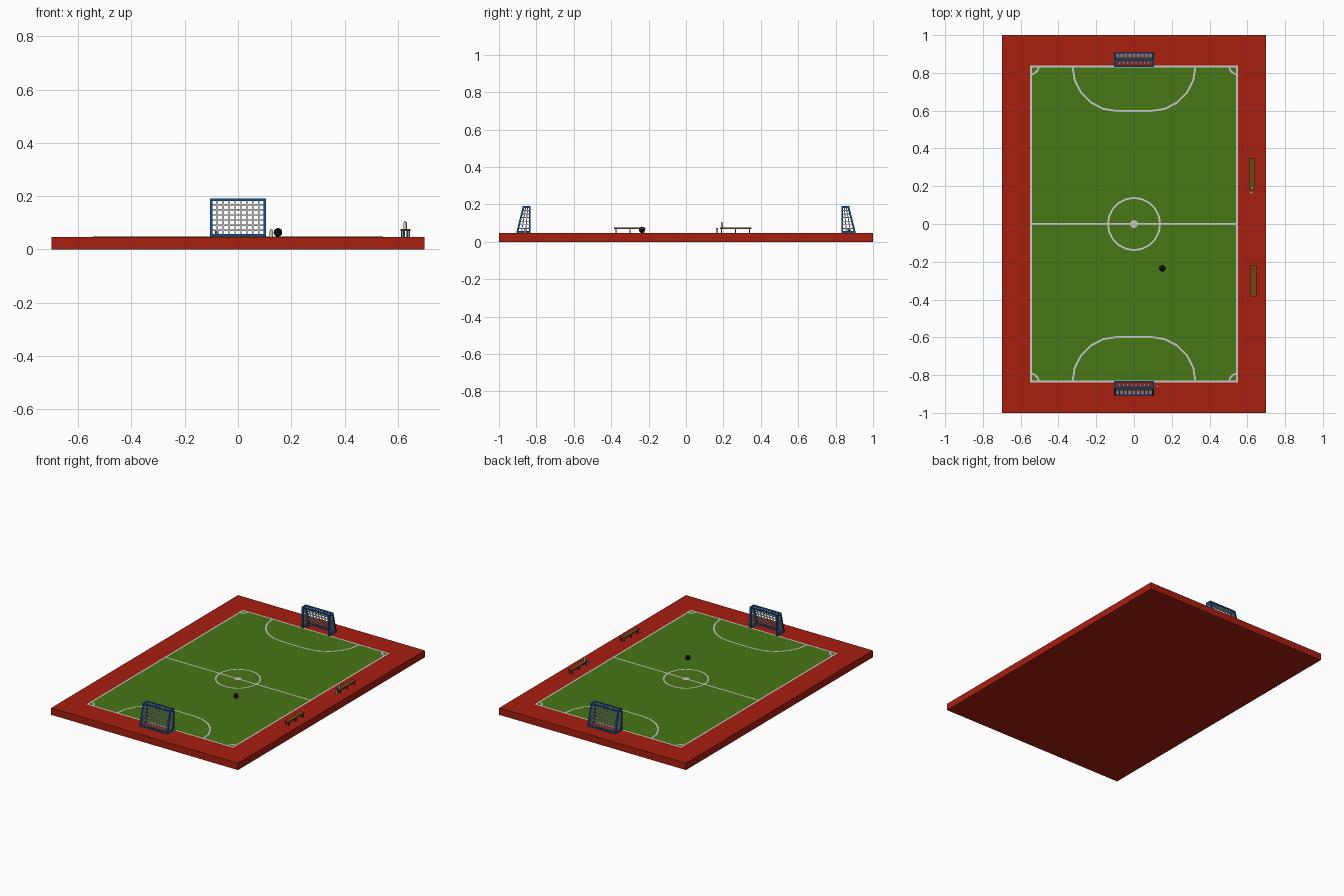
import bpy, bmesh, math
from mathutils import Vector, Matrix

if "Cube" in bpy.data.objects:
    bpy.data.objects.remove(bpy.data.objects["Cube"])

TOP = 0.047    # top of the base slab
TURF = 0.0485  # top of the turf


def material(name, rgb):
    m = bpy.data.materials.new(name)
    m.diffuse_color = (*rgb, 1)
    m.use_nodes = True
    m.node_tree.nodes["Principled BSDF"].inputs["Base Color"].default_value = m.diffuse_color
    return m


RED = material("red", (0.39, 0.013, 0.005))
GREEN = material("green", (0.063, 0.182, 0.0075))
BLUE = material("blue", (0.008, 0.085, 0.28))
WOOD = material("wood", (0.17, 0.06, 0.01))
BLACK = material("black", (0.003, 0.003, 0.003))


def finish(bm, name, mat=None):
    bmesh.ops.recalc_face_normals(bm, faces=bm.faces)
    me = bpy.data.meshes.new(name)
    bm.to_mesh(me)
    bm.free()
    ob = bpy.data.objects.new(name, me)
    bpy.context.collection.objects.link(ob)
    if mat:
        me.materials.append(mat)
    return ob


def add_box(bm, lo, hi):
    lo, hi = Vector(lo), Vector(hi)
    bmesh.ops.create_cube(bm, size=1, matrix=Matrix.Translation((lo + hi) / 2)
                          @ Matrix.Diagonal((*(hi - lo), 1)))


def box(name, lo, hi, mat=None):
    bm = bmesh.new()
    add_box(bm, lo, hi)
    return finish(bm, name, mat)


def add_bar(bm, p, q, r, sides=4):
    p, q = Vector(p), Vector(q)
    rot = (q - p).to_track_quat('Z', 'Y').to_matrix().to_4x4()
    bmesh.ops.create_cone(bm, cap_ends=True, segments=sides, radius1=r, radius2=r,
                          depth=(q - p).length, matrix=Matrix.Translation((p + q) / 2) @ rot
                          @ Matrix.Rotation(math.pi / sides, 4, 'Z'))


def arc(cx, cy, r, a0, a1, n):
    return [(cx + r * math.cos(math.radians(a0 + (a1 - a0) * i / n)),
             cy + r * math.sin(math.radians(a0 + (a1 - a0) * i / n))) for i in range(n + 1)]


def line(name, pts, closed=False, w=0.01):
    """Flat painted ribbon along a 2D path with mitred corners."""
    pts = [Vector(p) for p in pts]
    n = len(pts)
    bm = bmesh.new()
    pairs = []
    for i, p in enumerate(pts):
        a = pts[i - 1] if i or closed else None
        b = pts[(i + 1) % n] if i < n - 1 or closed else None
        d0 = (p - a).normalized() if a else (b - p).normalized()
        d1 = (b - p).normalized() if b else d0
        t = (d0 + d1).normalized()
        off = Vector((-t.y, t.x)) * (w / 2) / max(t.dot(d0), 0.3)
        pairs.append([bm.verts.new((*(p + s * off), TURF + 0.001)) for s in (1, -1)])
    for i in range(n if closed else n - 1):
        (a, b), (c, d) = pairs[i], pairs[(i + 1) % n]
        bm.faces.new((b, d, c, a))
    ob = finish(bm, name)
    if ob.data.polygons[0].normal.z < 0:
        ob.data.flip_normals()
    return ob


# Base and turf
box("base_slab", (-0.7, -1, 0), (0.7, 1, TOP), RED)
box("turf", (-0.545, -0.833, TOP - 0.005), (0.545, 0.833, TURF), GREEN)

# Painted markings
X, Y = 0.545, 0.833
line("boundary_line", [(-X, -Y), (X, -Y), (X, Y), (-X, Y)], True)
line("halfway_line", [(-X, 0), (X, 0)])
line("centre_circle", arc(0, 0, 0.138, 0, 360, 20)[:-1], True)
line("centre_spot", arc(0, 0, 0.0105, 0, 360, 16)[:-1], True, 0.0208)
for s in (1, -1):
    d = arc(-0.09, -Y, 0.235, 180, 90, 5) + arc(0.09, -Y, 0.235, 90, 0, 5)
    line("penalty_area", [(x * s, y * s) for x, y in d])
    for t in (1, -1):
        c = arc(0, 0, 0.04, 0, 90, 5)
        line("corner_arc", [(s * (x - X), t * (y - Y)) for x, y in c])


# Goals: frame with a sloping back, net bars on back, sides and roof
def goal(name, turn):
    W, z0, z1 = 0.1, TOP + 0.006, 0.187
    yf, yt, yb = 0.835, 0.868, 0.902    # mouth, roof back, ground back
    frame, net = bmesh.new(), bmesh.new()
    r = 0.007
    for x in (-W, W):
        add_bar(frame, (x, yf, TOP), (x, yf, z1 + 0.004), r)
        add_bar(frame, (x, yf, z1), (x, yt, z1), r)
        add_bar(frame, (x, yt, z1), (x, yb, z0), r)
        add_bar(frame, (x, yf, z0), (x, yb, z0), r)
    for y, z in ((yf, z1), (yt, z1), (yb, z0)):
        add_bar(frame, (-W - 0.004, y, z), (W + 0.004, y, z), r)
    n = 0.0034
    for i in range(1, 9):
        x = -W + 2 * W * i / 9
        add_bar(net, (x, yf, z1), (x, yt, z1), n)
        add_bar(net, (x, yt, z1), (x, yb, z0), n)
    for i in range(1, 7):
        f = i / 7
        z, y = z0 + (z1 - z0) * f, yb + (yt - yb) * f
        add_bar(net, (-W, y, z), (W, y, z), n)
        for x in (-W, W):
            add_bar(net, (x, yf, z), (x, y, z), n)
    for f in (1 / 3, 2 / 3):
        for x in (-W, W):
            add_bar(net, (x, yf + (yb - yf) * f, z0), (x, yf + (yt - yf) * f, z1), n)
    add_bar(net, (-W, (yf + yt) / 2, z1), (W, (yf + yt) / 2, z1), n)
    for ob in (finish(frame, name + "_frame", BLUE), finish(net, name + "_net")):
        ob.rotation_euler.z = turn


goal("back_goal", 0)
goal("front_goal", math.pi)


# Benches: plank on three pairs of legs
def bench(name, x, y):
    box(name + "_seat", (x - 0.016, y - 0.084, 0.07), (x + 0.016, y + 0.084, 0.077), WOOD)
    bm = bmesh.new()
    for dy in (-0.075, 0, 0.075):
        for dx in (-0.01, 0.01):
            add_box(bm, (x + dx - 0.003, y + dy - 0.003, TOP), (x + dx + 0.003, y + dy + 0.003, 0.07))
    finish(bm, name + "_legs", BLUE)


bench("back_bench", 0.625, 0.265)
bench("front_bench", 0.632, -0.3)


# Water bottles
def bottle(x, y, z, mat=None):
    bm = bmesh.new()
    add_bar(bm, (x, y, z), (x, y, z + 0.022), 0.0065, 10)
    add_bar(bm, (x, y, z + 0.022), (x, y, z + 0.028), 0.0045, 10)
    for f in bm.faces:
        f.smooth = abs(f.normal.z) < 0.5
    finish(bm, "bottle", mat)


bottle(0.627, 0.192, 0.077)
bottle(0.621, 0.166, TOP)
bottle(0.125, -0.86, TOP)
bottle(-0.08, 0.87, TOP, WOOD)

# Ball
bm = bmesh.new()
bmesh.ops.create_uvsphere(bm, u_segments=20, v_segments=12, radius=0.016,
                          matrix=Matrix.Translation((0.15, -0.235, TURF + 0.0155)))
for f in bm.faces:
    f.smooth = True
finish(bm, "ball", BLACK)
